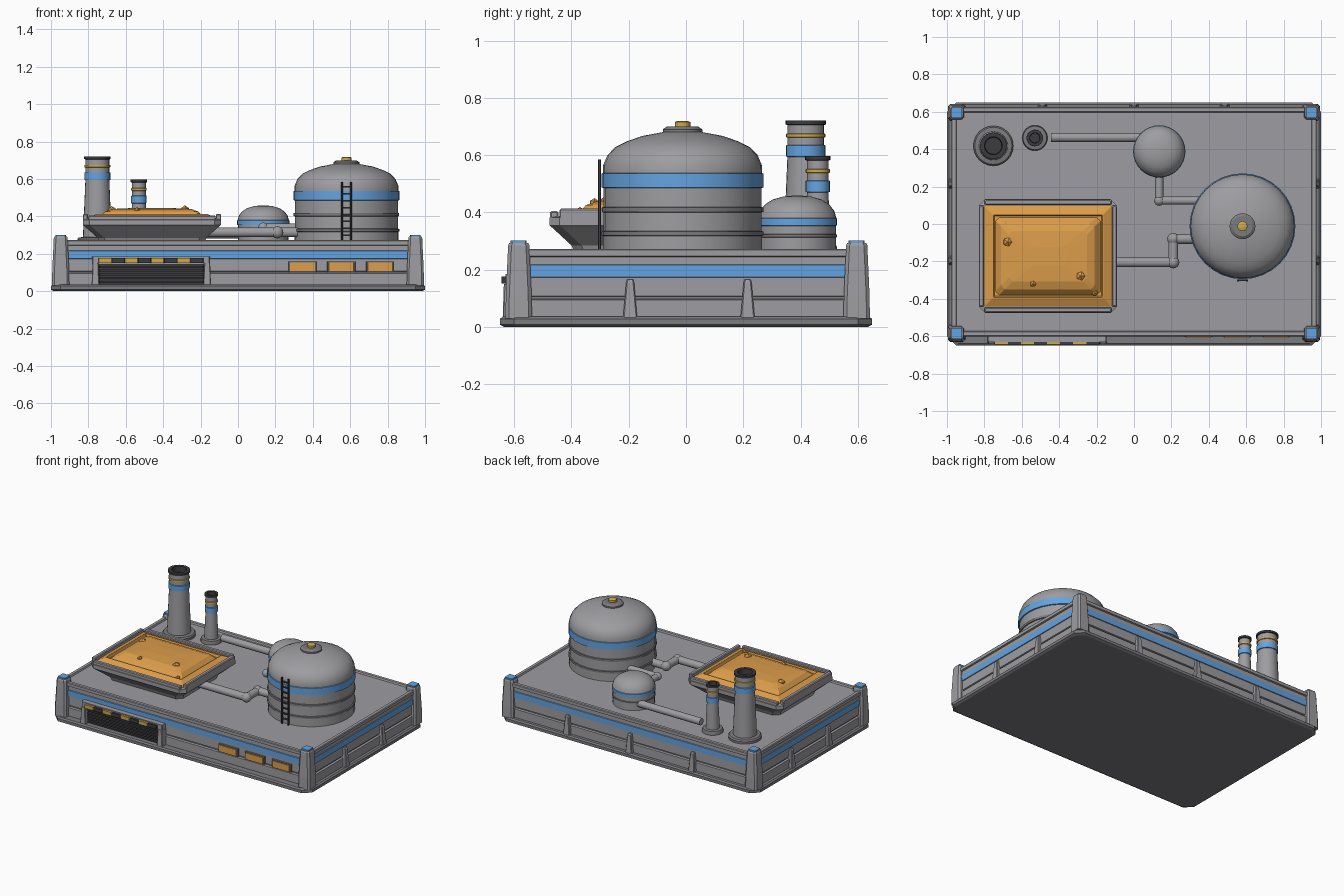
import bpy, bmesh, math
from mathutils import Vector, Matrix

if "Cube" in bpy.data.objects:
    bpy.data.objects.remove(bpy.data.objects["Cube"])


def material(name, rgb):
    m = bpy.data.materials.new(name)
    m.use_nodes = True
    m.diffuse_color = (*rgb, 1)
    m.node_tree.nodes["Principled BSDF"].inputs["Base Color"].default_value = (*rgb, 1)
    return m


GREY = material("steel grey", (0.34, 0.34, 0.36))
SLATE = material("slate grey", (0.2, 0.2, 0.215))
DARK = material("dark iron", (0.045, 0.045, 0.05))
BLUE = material("trim blue", (0.13, 0.37, 0.75))
ORANGE = material("ore orange", (0.72, 0.34, 0.07))
YELLOW = material("signal yellow", (0.62, 0.4, 0.07))


def finish(name, bm, mats, smooth=True):
    bmesh.ops.recalc_face_normals(bm, faces=bm.faces[:])
    mesh = bpy.data.meshes.new(name)
    bm.to_mesh(mesh)
    bm.free()
    for m in mats:
        mesh.materials.append(m)
    ob = bpy.data.objects.new(name, mesh)
    bpy.context.collection.objects.link(ob)
    if smooth:
        bpy.ops.object.select_all(action="DESELECT")
        ob.select_set(True)
        bpy.context.view_layer.objects.active = ob
        bpy.ops.object.shade_smooth_by_angle(angle=math.radians(32))
    return ob


def loft(name, outlines, mats, smooth):
    """Skin a list of equal-length outlines; mats is one material or one per segment."""
    per = mats if isinstance(mats, list) else [mats] * (len(outlines) - 1)
    used = list(dict.fromkeys(per))
    bm = bmesh.new()
    rings = [[bm.verts.new(p) for p in o] for o in outlines]
    n = len(rings[0])
    for a, b, m in zip(rings, rings[1:], per):
        for i in range(n):
            j = (i + 1) % n
            bm.faces.new((a[i], a[j], b[j], b[i])).material_index = used.index(m)
    bm.faces.new(rings[0]).material_index = used.index(per[0])
    bm.faces.new(rings[-1]).material_index = used.index(per[-1])
    return finish(name, bm, used, smooth)


def stack(name, cx, cy, levels, mats, chamfer=0.004):
    """Chamfered rectangles (half x, half y, z) joined from bottom to top."""
    def outline(hx, hy, z):
        pts = []
        for sx, sy in ((1, 1), (-1, 1), (-1, -1), (1, -1)):
            pair = [(cx + sx * hx, cy + sy * (hy - chamfer), z),
                    (cx + sx * (hx - chamfer), cy + sy * hy, z)]
            pts += pair if sx * sy > 0 else pair[::-1]
        return pts
    return loft(name, [outline(*l) for l in levels], mats, False)


def box(name, x, y, z, mat, chamfer=0.002):
    hx, hy = (x[1] - x[0]) / 2, (y[1] - y[0]) / 2
    return stack(name, (x[0] + x[1]) / 2, (y[0] + y[1]) / 2,
                 [(hx, hy, z[0]), (hx, hy, z[1])], mat, chamfer)


def lathe(name, cx, cy, profile, sides=32):
    """Turned part; each profile entry is (radius, z, material of the segment above)."""
    rings = [[(cx + r * math.cos(2 * math.pi * i / sides), cy + r * math.sin(2 * math.pi * i / sides), z)
              for i in range(sides)] for r, z, _ in profile]
    return loft(name, rings, [p[2] for p in profile[:-1]], True)


def pipe(name, points, r):
    """Straight tubes with a round joint at every bend."""
    pts = [Vector(p) for p in points]
    bm = bmesh.new()
    for a, b in zip(pts, pts[1:]):
        d = b - a
        mat = Matrix.Translation((a + b) / 2) @ d.to_track_quat("Z", "Y").to_matrix().to_4x4()
        bmesh.ops.create_cone(bm, cap_ends=True, segments=16, radius1=r, radius2=r,
                              depth=d.length, matrix=mat)
    for p in pts[1:-1]:
        bmesh.ops.create_uvsphere(bm, u_segments=16, v_segments=8, radius=r * 1.25,
                                  matrix=Matrix.Translation(p))
    return finish(name, bm, [GREY])


# Foundation and main hull with groove, blue stripe, lip and sunken deck
CY = 0.012
stack("plinth", 0, 0, [(0.985, 0.635, 0), (1, 0.65, 0.008), (1, 0.65, 0.028), (0.99, 0.64, 0.036)], SLATE, 0.05)
hull = [(0, 0.03, GREY), (0, 0.095, GREY), (-0.014, 0.098, SLATE), (-0.014, 0.106, GREY),
        (-0.005, 0.109, GREY), (-0.005, 0.172, BLUE), (0, 0.174, BLUE), (0, 0.216, BLUE),
        (-0.005, 0.218, GREY), (-0.005, 0.245, GREY), (0.006, 0.248, GREY), (0.006, 0.268, GREY),
        (0.002, 0.273, GREY), (-0.018, 0.273, GREY), (-0.022, 0.262, GREY)]
stack("hull", 0, CY, [(0.97 + d, 0.607 + d, z) for d, z, _ in hull], [h[2] for h in hull[:-1]], 0.02)

# Corner posts with blue caps
for sx, side in ((1, "left"), (-1, "right")):
    for sy, end in ((1, "back"), (-1, "front")):
        x, y = sx * 0.948, CY / 2 + sy * 0.59
        stack(f"{end}_{side}_post", x, y,
              [(0.046, 0.046, 0.03), (0.045, 0.045, 0.11), (0.037, 0.037, 0.285), (0.033, 0.033, 0.293)], GREY, 0.012)
        stack(f"{end}_{side}_post_cap", x, y, [(0.028, 0.028, 0.29), (0.028, 0.028, 0.302)], BLUE)

# Buttresses on the sides and back
for y in (-0.195, 0.215):
    for sx, side in ((1, "left"), (-1, "right")):
        stack(f"{side}_buttress", sx * 0.965, y, [(0.028, 0.025, 0.03), (0.017, 0.014, 0.155), (0.01, 0.011, 0.165)], GREY)
for x in (-0.49, 0, 0.485):
    stack("back_buttress", x, 0.615, [(0.025, 0.028, 0.03), (0.014, 0.02, 0.155), (0.011, 0.012, 0.165)], GREY)

# Front intake: dark recess, slats, frame posts, hood and hazard strip
box("intake_back", (-0.75, -0.18), (-0.606, -0.58), (0.036, 0.145), DARK)
for i in range(5):
    z = 0.045 + i * 0.02
    box("intake_slat", (-0.74, -0.185), (-0.622, -0.6), (z, z + 0.011), DARK)
for x in (-0.762, -0.165):
    stack("intake_post", x, -0.61, [(0.021, 0.03, 0.03), (0.016, 0.026, 0.15)], GREY)
box("intake_hood", (-0.78, -0.15), (-0.63, -0.58), (0.143, 0.185), GREY, 0.006)
for i in range(8):
    x = -0.745 + i * 0.07
    box("hazard_block", (x, x + 0.07), (-0.645, -0.62), (0.152, 0.177), DARK if i % 2 else YELLOW)

# Lit windows
for x in (0.345, 0.552, 0.76):
    box("window_frame", (x - 0.075, x + 0.075), (-0.604, -0.58), (0.104, 0.159), SLATE)
    box("window", (x - 0.068, x + 0.068), (-0.61, -0.58), (0.109, 0.154), ORANGE)

# Large storage tank
TX, TY = 0.58, -0.012
lathe("large_tank", TX, TY, [
    (0.278, 0.25, GREY), (0.278, 0.318, SLATE), (0.283, 0.32, SLATE), (0.283, 0.333, SLATE),
    (0.276, 0.335, GREY), (0.276, 0.4, SLATE), (0.282, 0.402, SLATE), (0.282, 0.417, SLATE),
    (0.276, 0.419, GREY), (0.276, 0.485, BLUE), (0.283, 0.487, BLUE), (0.283, 0.535, BLUE),
    (0.278, 0.537, GREY), (0.277, 0.565, GREY), (0.262, 0.6, GREY), (0.235, 0.628, GREY),
    (0.195, 0.648, GREY), (0.14, 0.667, GREY), (0.07, 0.68, GREY), (0.03, 0.684, GREY)])
lathe("tank_hatch", TX, TY, [(0.069, 0.67, SLATE), (0.069, 0.69, SLATE), (0.054, 0.7, SLATE), (0.03, 0.7, SLATE)], 24)
lathe("hatch_knob", TX, TY, [(0.027, 0.695, YELLOW), (0.027, 0.715, YELLOW), (0.02, 0.719, YELLOW)], 16)

# Ladder up the front of the large tank
for x in (0.556, 0.604):
    box("ladder_rail", (x - 0.005, x + 0.005), (-0.308, -0.296), (0.262, 0.585), DARK)
for i in range(8):
    z = 0.295 + i * 0.037
    box("ladder_rung", (0.556, 0.604), (-0.306, -0.298), (z, z + 0.008), DARK)

# Small tank
SX, SY = 0.135, 0.388
lathe("small_tank", SX, SY, [
    (0.135, 0.25, GREY), (0.135, 0.312, SLATE), (0.139, 0.314, SLATE), (0.139, 0.322, SLATE),
    (0.135, 0.324, GREY), (0.135, 0.353, BLUE), (0.14, 0.355, BLUE), (0.14, 0.378, BLUE),
    (0.137, 0.38, GREY), (0.13, 0.405, GREY), (0.112, 0.428, GREY), (0.085, 0.445, GREY),
    (0.05, 0.455, GREY), (0.012, 0.459, GREY)])


# Chimneys: flared foot, tapering shaft, coloured bands and a hollow dark mouth
def chimney(name, x, y, foot, r, top, k):
    def band(z, h, mat):
        return [(r, z, mat), (r + 0.005, z + 0.002, mat), (r + 0.005, z + h - 0.002, mat), (r, z + h, GREY)]
    lathe(name, x, y, [
        (foot, 0.25, SLATE), (foot, 0.278, SLATE), (foot * 0.93, 0.287, SLATE), (r * 1.2, 0.29, GREY),
        (r * 1.17, 0.34, GREY)] + band(top - 0.085 - 0.042 * k, 0.042 * k, BLUE)
        + band(top - 0.06, 0.015, YELLOW) + [
        (r, top - 0.016, DARK), (r + 0.007, top - 0.014, DARK), (r + 0.007, top, DARK),
        (r * 0.75, top, DARK), (r * 0.7, top - 0.04, DARK)], 24)


chimney("tall_chimney", -0.752, 0.418, 0.107, 0.064, 0.721, 1)
chimney("short_chimney", -0.53, 0.46, 0.068, 0.037, 0.597, 1)

# Pipework
pipe("chimney_pipe", [(-0.445, 0.463, 0.305), (0.04, 0.463, 0.305)], 0.024)
pipe("tank_link_pipe", [(SX, 0.28, 0.34), (SX, 0.125, 0.34), (0.36, 0.125, 0.34)], 0.022)
pipe("basin_pipe", [(-0.17, -0.205, 0.315), (0.21, -0.205, 0.315), (0.21, -0.08, 0.315), (0.33, -0.08, 0.315)], 0.026)

# Ore basin with flared walls, raised rim bars, liner and heap
BX, BY = -0.46, -0.172
stack("basin", BX, BY, [(0.28, 0.215, 0.255), (0.29, 0.228, 0.285), (0.358, 0.293, 0.345), (0.37, 0.305, 0.355),
                        (0.37, 0.305, 0.382), (0.355, 0.29, 0.388)], GREY, 0.035)
for s, a, b in ((1, "left", "back"), (-1, "right", "front")):
    stack(f"basin_{a}_bar", BX + s * 0.356, BY, [(0.014, 0.27, 0.375), (0.014, 0.27, 0.408), (0.009, 0.265, 0.413)], GREY)
    stack(f"basin_{b}_bar", BX, BY + s * 0.288, [(0.34, 0.014, 0.375), (0.34, 0.014, 0.4), (0.335, 0.009, 0.405)], GREY)
stack("basin_liner", BX, BY, [(0.342, 0.27, 0.38), (0.342, 0.27, 0.391), (0.298, 0.226, 0.412),
                              (0.292, 0.22, 0.412), (0.286, 0.214, 0.394)], ORANGE)
stack("ore_heap", BX, BY, [(0.282, 0.21, 0.392), (0.25, 0.178, 0.425), (0.21, 0.135, 0.44), (0.1, 0.05, 0.445)], ORANGE, 0.02)
for x, y, z, r in ((-0.675, -0.096, 0.427, 0.028), (-0.285, -0.278, 0.432, 0.027),
                   (-0.54, -0.32, 0.432, 0.018), (-0.21, -0.37, 0.402, 0.017)):
    bm = bmesh.new()
    bmesh.ops.create_icosphere(bm, subdivisions=1, radius=r, matrix=Matrix.Translation((x, y, z)))
    finish("ore_lump", bm, [ORANGE], False)
